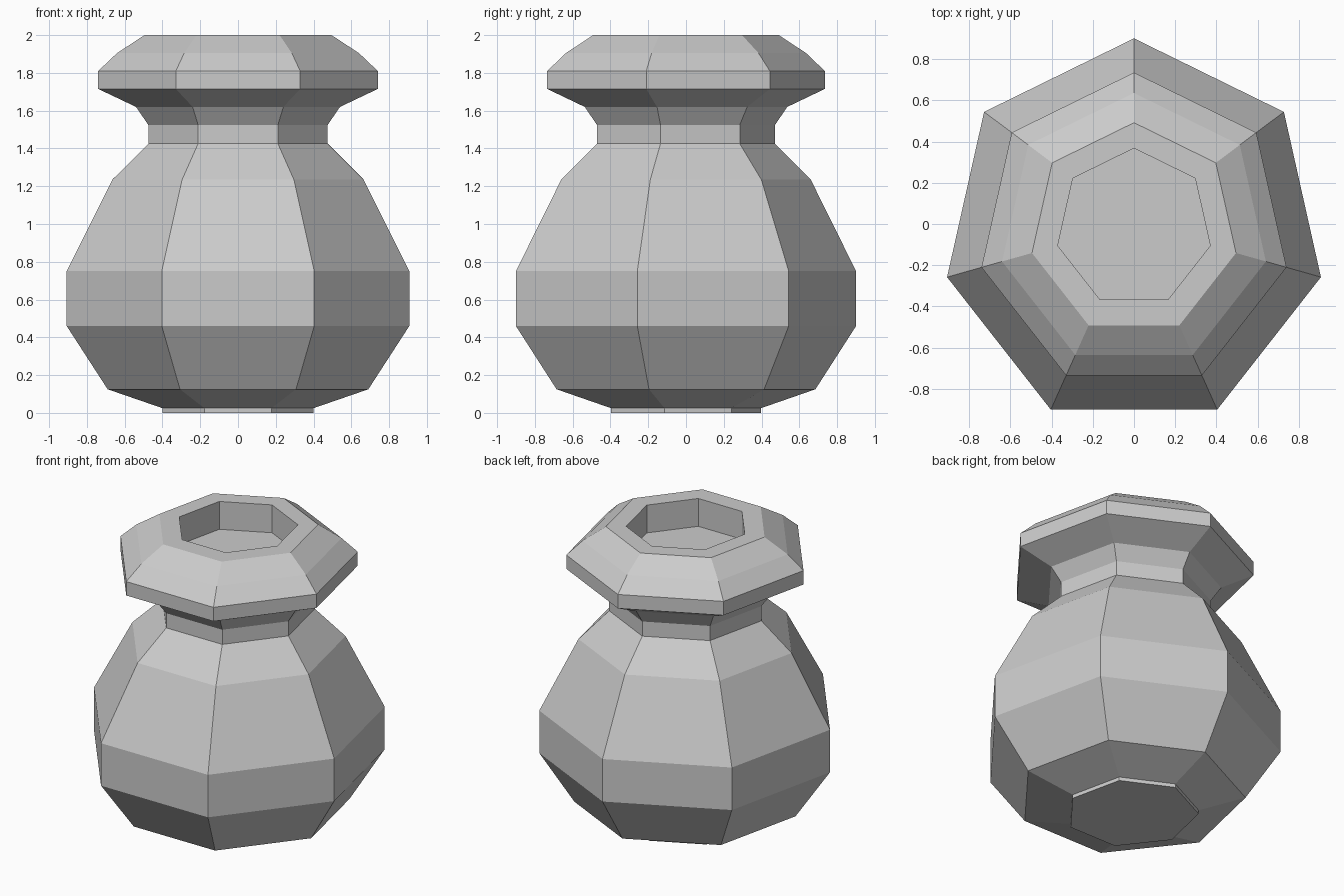
import bpy
import bmesh
from math import sin, cos, tau

cube = bpy.data.objects.get("Cube")
if cube:
    bpy.data.objects.remove(cube, do_unlink=True)

SIDES = 7

# Matte grey clay
clay = bpy.data.materials.new("grey_clay")
clay.use_nodes = True
GREY = (0.6, 0.6, 0.6, 1.0)
clay.diffuse_color = GREY
clay.node_tree.nodes["Principled BSDF"].inputs["Base Color"].default_value = GREY

# Seven-sided outline with a corner at the back, fitted to a unit square
outline = [(sin(tau * i / SIDES), cos(tau * i / SIDES)) for i in range(SIDES)]
half_x = max(p[0] for p in outline)
low_y, high_y = min(p[1] for p in outline), max(p[1] for p in outline)
mid_y, half_y = (low_y + high_y) / 2, (high_y - low_y) / 2
outline = [(x / half_x, 0.993 * (y - mid_y) / half_y) for x, y in outline]

# Half width and height: foot, belly, neck, flared lip, inner well
profile = [
    (0.40, 0), (0.40, 0.025),
    (0.69, 0.125), (0.907, 0.46), (0.907, 0.75), (0.665, 1.235),
    (0.475, 1.425), (0.475, 1.525),
    (0.54, 1.62), (0.74, 1.715), (0.74, 1.81), (0.64, 1.905), (0.495, 2),
    (0.37, 2), (0.37, 1.81),
]


def loft(name, profile, material):
    """Skin the outline along the profile and cap both ends."""
    bm = bmesh.new()
    rings = [[bm.verts.new((x * w, y * w, z)) for x, y in outline]
             for w, z in profile]
    for lower, upper in zip(rings, rings[1:]):
        for i in range(SIDES):
            j = (i + 1) % SIDES
            bm.faces.new((lower[i], lower[j], upper[j], upper[i]))
    bm.faces.new(rings[0])
    bm.faces.new(rings[-1])
    bmesh.ops.recalc_face_normals(bm, faces=bm.faces)
    mesh = bpy.data.meshes.new(name)
    bm.to_mesh(mesh)
    bm.free()
    mesh.materials.append(material)
    obj = bpy.data.objects.new(name, mesh)
    bpy.context.collection.objects.link(obj)
    return obj


loft("vase", profile, clay)
